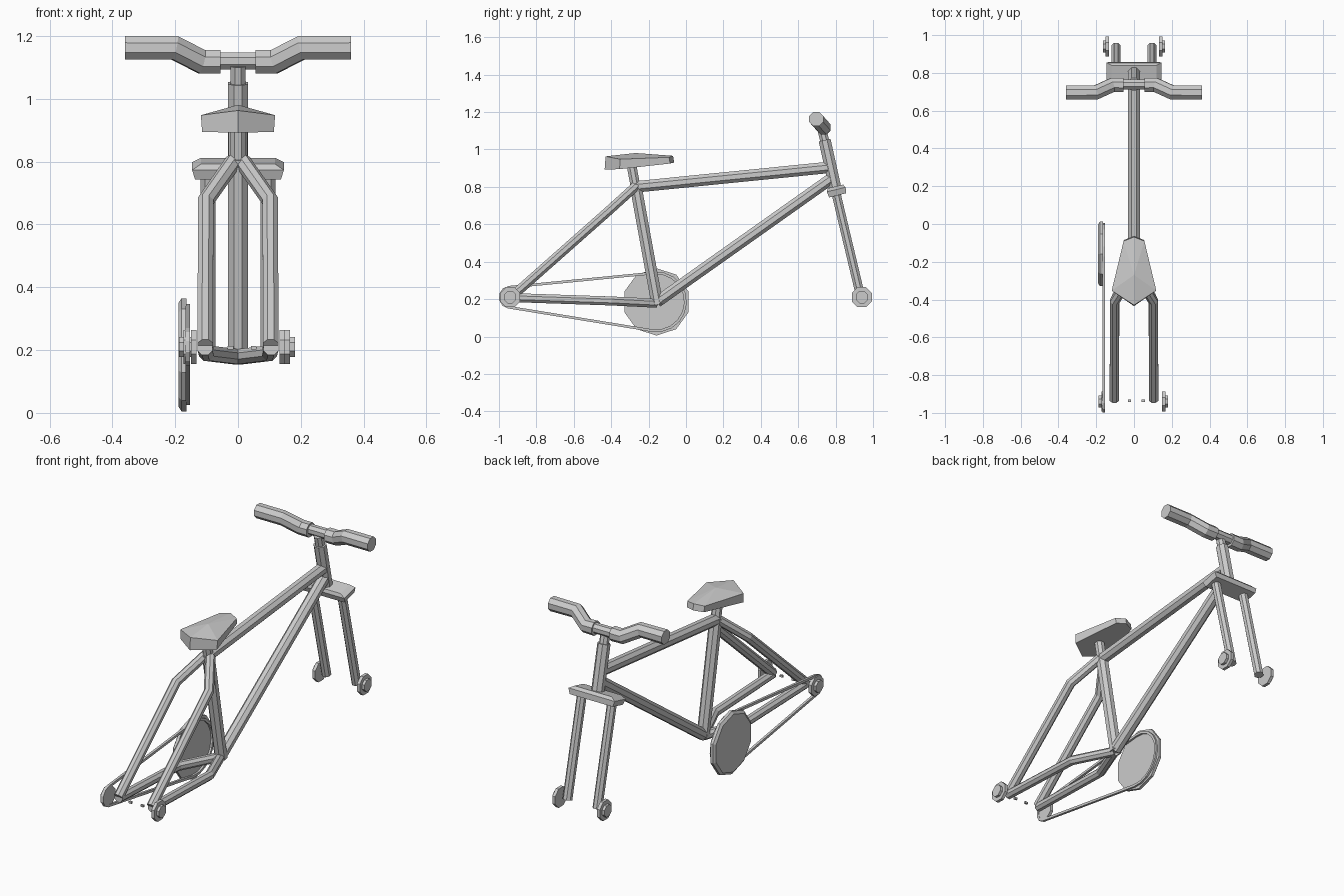
import bpy, bmesh
from math import pi, sin, cos, hypot, asin, atan2
from mathutils import Vector

if "Cube" in bpy.data.objects:
    bpy.data.objects.remove(bpy.data.objects["Cube"])


def finish(name, bm):
    bmesh.ops.recalc_face_normals(bm, faces=bm.faces)
    me = bpy.data.meshes.new(name)
    bm.to_mesh(me)
    bm.free()
    ob = bpy.data.objects.new(name, me)
    bpy.context.collection.objects.link(ob)
    return ob


def skin(name, rings, closed=False):
    """Bridge a list of equal vertex rings, capping the ends if open."""
    bm = bmesh.new()
    rs = [[bm.verts.new(p) for p in r] for r in rings]
    n = len(rs[0])
    for a, b in list(zip(rs, rs[1:])) + ([(rs[-1], rs[0])] if closed else []):
        for i in range(n):
            j = (i + 1) % n
            bm.faces.new((a[i], a[j], b[j], b[i]))
    if not closed:
        bm.faces.new(rs[0])
        bm.faces.new(rs[-1])
    return finish(name, bm)


def tube(name, pts, r, sides=8, closed=False):
    """Faceted tube along a path; r is one radius or one per point."""
    pts = [Vector(p) for p in pts]
    n = len(pts)
    radii = r if isinstance(r, (list, tuple)) else [r] * n
    first = (pts[1] - pts[0]).normalized()
    ref = Vector((0, 0, 1)) if abs(first.x) > 0.9 else Vector((1, 0, 0))
    rings = []
    for i, p in enumerate(pts):
        a = pts[(i - 1) % n] if closed or i else p
        b = pts[(i + 1) % n] if closed or i < n - 1 else p
        t = Vector()
        for d in (p - a, b - p):
            if d.length > 1e-7:
                t += d.normalized()
        t.normalize()
        u = (ref - t * ref.dot(t)).normalized()
        v = t.cross(u)
        rings.append([p + radii[i] * (u * cos(w) + v * sin(w))
                      for w in (2 * pi * (k + 0.5) / sides for k in range(sides))])
    return skin(name, rings, closed)


def disc(name, y, z, profile, sides, phase):
    """Stepped disc on an x axis; profile is a list of (x, radius)."""
    return skin(name, [[(x, y + r * cos(phase + 2 * pi * k / sides),
                         z + r * sin(phase + 2 * pi * k / sides))
                        for k in range(sides)] for x, r in profile])


# Main frame tubes
tube("seat_tube", [(0, -0.153, 0.17), (0, -0.27, 0.81)], 0.034)
tube("top_tube", [(0, -0.27, 0.80), (0, 0.775, 0.905)], 0.033)
tube("down_tube", [(0, -0.155, 0.185), (0, 0.785, 0.85)], 0.033)
tube("head_tube", [(0, 0.80, 0.785), (0, 0.741, 1.05)], 0.035)
tube("stem", [(0, 0.743, 1.04), (0, 0.727, 1.105)], 0.026)
tube("seat_post", [(0, -0.268, 0.79), (0, -0.293, 0.925)], 0.028)

# Handlebar centre
tube("handlebar_centre", [(-0.06, 0.738, 1.121), (0.06, 0.738, 1.121)], 0.029)

for s, side in ((-1, "left"), (1, "right")):
    # Rear stays, fork legs and bars
    tube(f"seat_stay_{side}", [(s * 0.015, -0.272, 0.80), (s * 0.103, -0.41, 0.675),
                               (s * 0.104, -0.93, 0.215)], 0.027)
    tube(f"chain_stay_{side}", [(0, -0.16, 0.178), (s * 0.1, -0.4, 0.19),
                                (s * 0.105, -0.93, 0.208)], 0.026)
    tube(f"fork_leg_{side}", [(s * 0.095, 0.80, 0.775), (s * 0.095, 0.936, 0.205)], 0.026)
    tube(f"handlebar_{side}", [(s * 0.055, 0.736, 1.118), (s * 0.115, 0.736, 1.118),
                               (s * 0.203, 0.696, 1.163), (s * 0.36, 0.696, 1.163)], 0.041)
    # Axle nuts
    for end, y, x in (("front", 0.94, 0.132), ("rear", -0.94, 0.148 if s > 0 else 0.155)):
        disc(f"{end}_axle_nut_{side}", y, 0.21,
             [(s * x, 0.058), (s * (x + 0.018), 0.058),
              (s * (x + 0.018), 0.035), (s * (x + 0.033), 0.035)], 8, pi / 8)
    # Small hub remnants
    hx = 0.013 + s * 0.037
    tube(f"hub_pin_{side}", [(hx - 0.009, -0.936, 0.208), (hx + 0.009, -0.936, 0.208)], 0.008, 4)

# Fork crown, wider at the bottom and tilted with the fork
tilt = 0.24
rings = []
for h, w, d in ((-0.024, 0.137, 0.047), (0.008, 0.146, 0.052), (0.025, 0.118, 0.042)):
    rings.append([(x, 0.805 + y * cos(tilt) - h * sin(tilt), 0.778 + y * sin(tilt) + h * cos(tilt))
                  for x, y in ((-w, -d), (w, -d), (w, d), (-w, d))])
skin("fork_crown", rings)

# Saddle: two outline rings fanned to a ridge peak
bm = bmesh.new()
half = [(0.055, -0.085, 0.925, 0.958), (0.118, -0.355, 0.895, 0.948)]
outline = ([(0, -0.063, 0.93, 0.966)] + half + [(0, -0.435, 0.892, 0.963)]
           + [(-x, y, a, b) for x, y, a, b in reversed(half)])
low = [bm.verts.new((x * 0.97, y, a)) for x, y, a, b in outline]
high = [bm.verts.new((x, y * 0.97 - 0.008, b)) for x, y, a, b in outline]
peak = bm.verts.new((0, -0.27, 0.981))
bm.faces.new(low)
for i in range(6):
    j = (i + 1) % 6
    bm.faces.new((low[i], low[j], high[j], high[i]))
    bm.faces.new((high[i], high[j], peak))
finish("saddle", bm)

# Chainring on the left side
cy, cz, ry, rz = -0.158, 0.185, -0.94, 0.21
disc("chainring", cy, cz, [(-0.164, 0.18), (-0.18, 0.18), (-0.19, 0.165)], 10, pi / 2)

# Chain loop round the chainring and the rear hub
big, small = 0.155, 0.054
base = atan2(rz - cz, ry - cy)
spread = pi / 2 - asin((big - small) / hypot(ry - cy, rz - cz))
path = []
for k in range(11):
    w = base + spread + (2 * pi - 2 * spread) * k / 10
    path.append((-0.16, cy + big * cos(w), cz + big * sin(w)))
for k in range(6):
    w = base - spread + 2 * spread * k / 5
    path.append((-0.16, ry + small * cos(w), rz + small * sin(w)))
tube("chain", path, 0.010, 4, True)
